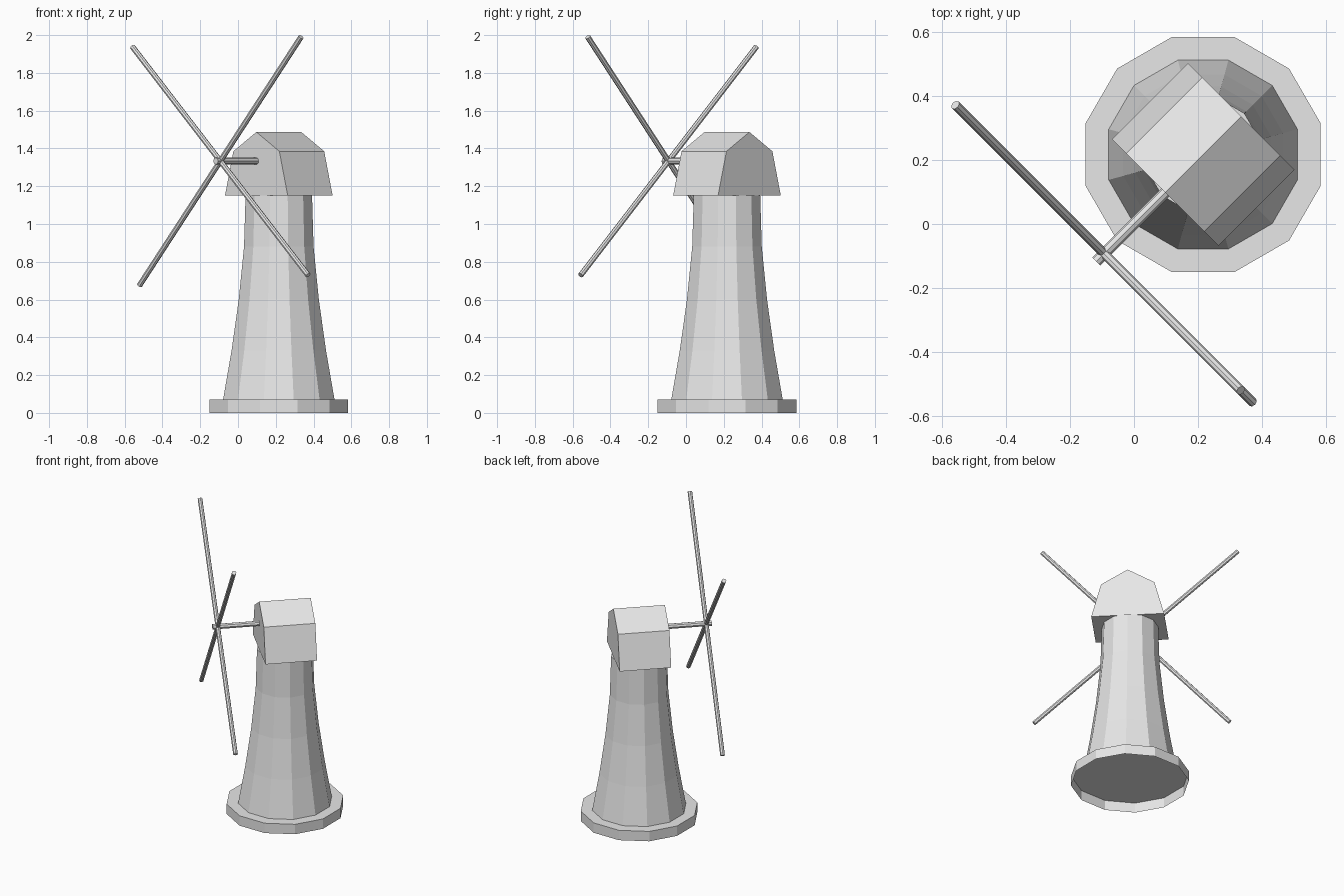
import bpy, bmesh, math
from mathutils import Vector, Matrix

cube = bpy.data.objects.get("Cube")
if cube:
    bpy.data.objects.remove(cube)

grey = bpy.data.materials.new("light_grey")
grey.use_nodes = True
colour = (0.8, 0.8, 0.8, 1)
grey.diffuse_color = colour
grey.node_tree.nodes["Principled BSDF"].inputs["Base Color"].default_value = colour

CENTRE = Vector((0.216, 0.217, 0))
AXIS = Vector((-1, -1, 0)).normalized()    # direction the sails face
SIDE = Vector((1, -1, 0)).normalized()
UP = Vector((0, 0, 1))
SIDES = 12


def finish(name, bm):
    bmesh.ops.recalc_face_normals(bm, faces=bm.faces)
    mesh = bpy.data.meshes.new(name)
    bm.to_mesh(mesh)
    bm.free()
    mesh.materials.append(grey)
    obj = bpy.data.objects.new(name, mesh)
    bpy.context.collection.objects.link(obj)
    return obj


def lathe(name, profile, close=False):
    """Twelve-sided shell from (flat radius, height) pairs."""
    bm = bmesh.new()
    rings = []
    for r, z in profile:
        rad = r / math.cos(math.pi / SIDES)
        angles = [2 * math.pi * (i + 0.5) / SIDES for i in range(SIDES)]
        rings.append([bm.verts.new(CENTRE + Vector((rad * math.cos(a), rad * math.sin(a), z)))
                      for a in angles])
    for low, high in zip(rings, rings[1:]):
        for i in range(SIDES):
            j = (i + 1) % SIDES
            bm.faces.new((low[i], low[j], high[j], high[i]))
    if close:
        bm.faces.new(rings[0])
        bm.faces.new(rings[-1])
    return finish(name, bm)


def rod(name, start, end, radius):
    bm = bmesh.new()
    d = end - start
    place = Matrix.Translation((start + end) / 2) @ d.to_track_quat('Z', 'Y').to_matrix().to_4x4()
    bmesh.ops.create_cone(bm, cap_ends=True, segments=8, radius1=radius, radius2=radius,
                          depth=d.length, matrix=place)
    return finish(name, bm)


# Plinth, hollow underneath, and the tapering tower
lathe("base_plinth", [(0.367, 0), (0.367, 0.07), (0.295, 0.07)])
lathe("tower", [(0.295, 0.07), (0.25, 0.33), (0.212, 0.6), (0.184, 0.88), (0.176, 1.15)], True)

# Roof cap: five-sided gable profile pushed along the shaft direction
gable = [(-0.235, 1.15), (0.235, 1.15), (0.172, 1.385), (0, 1.487), (-0.172, 1.385)]
bm = bmesh.new()
ends = [[bm.verts.new(CENTRE + AXIS * d + SIDE * s + UP * z) for s, z in gable]
        for d in (-0.168, 0.168)]
for i in range(len(gable)):
    j = (i + 1) % len(gable)
    bm.faces.new((ends[0][i], ends[0][j], ends[1][j], ends[1][i]))
for end in ends:
    bm.faces.new(end)
finish("roof_cap", bm)

# Shaft and the two crossed sail spars
HUB_Z = UP * 1.333
hub = CENTRE + AXIS * 0.438 + HUB_Z
rod("sail_shaft", CENTRE + AXIS * 0.12 + HUB_Z, CENTRE + AXIS * 0.472 + HUB_Z, 0.018)
for name, angle in (("sail_spar_a", 47.4), ("sail_spar_b", 137.4)):
    a = math.radians(angle)
    arm = (SIDE * math.cos(a) + UP * math.sin(a)) * 0.893
    rod(name, hub - arm, hub + arm, 0.015)
